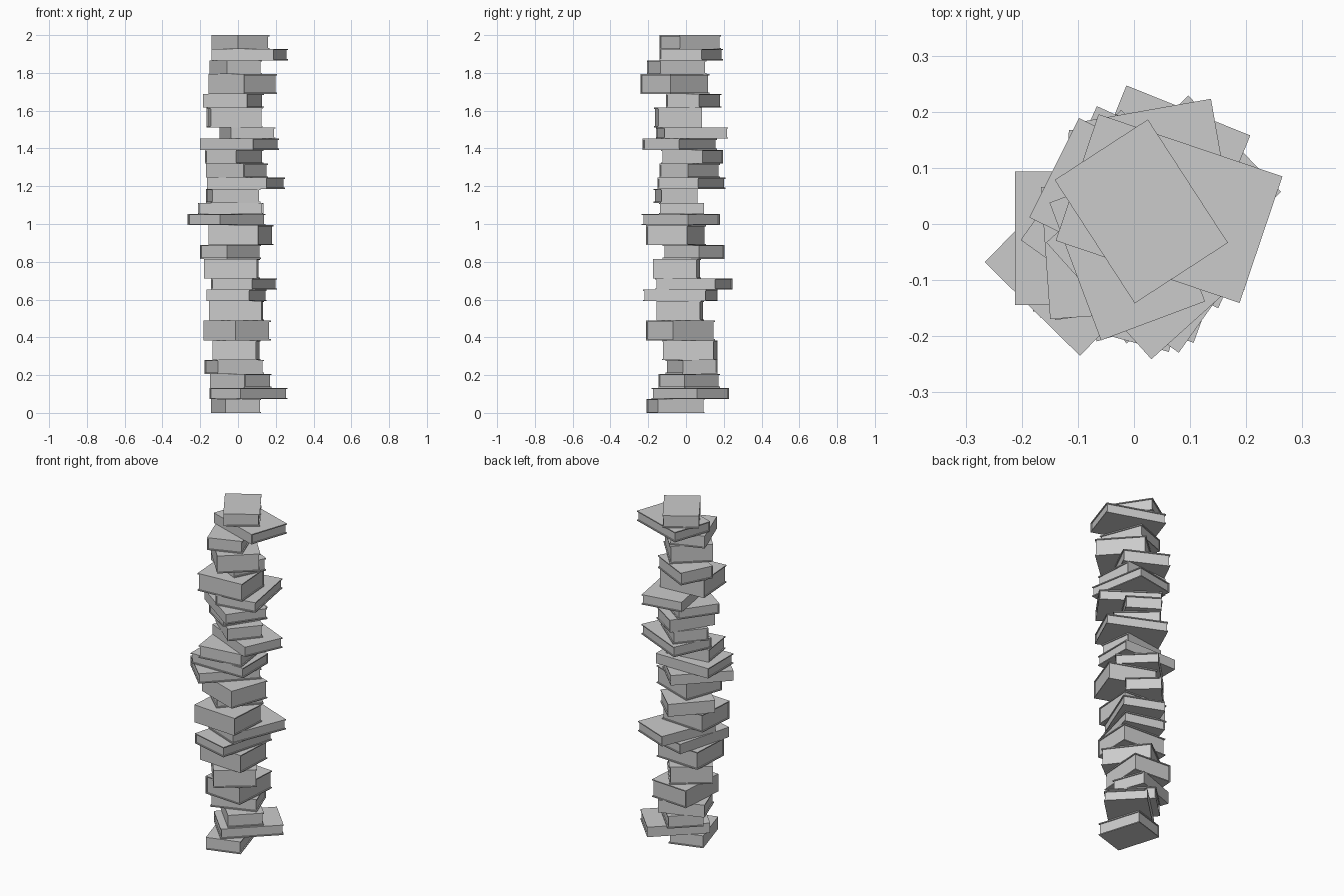
import bpy
from math import radians
from mathutils import Matrix

if "Cube" in bpy.data.objects:
    bpy.data.objects.remove(bpy.data.objects["Cube"])

BOARD = 0.006    # cover board thickness
INSET = 0.006    # how far the pages sit inside the cover

# three book formats: width, length, thickness
SMALL = (0.198, 0.262, 0.0735)
LARGE = (0.238, 0.346, 0.0595)
THICK = (0.236, 0.280, 0.1042)


def prism(name, profile, y0, y1, matrix):
    """Extrude an x/z profile along local y."""
    n = len(profile)
    verts = [(x, y, z) for y in (y0, y1) for x, z in profile]
    faces = [list(range(n)), list(range(2 * n - 1, n - 1, -1))]
    faces += [[(i + 1) % n, i, n + i, n + (i + 1) % n] for i in range(n)]
    mesh = bpy.data.meshes.new(name)
    mesh.from_pydata(verts, [], faces)
    mesh.update()
    obj = bpy.data.objects.new(name, mesh)
    bpy.context.collection.objects.link(obj)
    obj.matrix_world = matrix


def book(i, size, x, y, z, angle):
    w, l, t = size[0] / 2, size[1] / 2, size[2]
    m = Matrix.Translation((x, y, z)) @ Matrix.Rotation(radians(angle), 4, 'Z')
    # C-shaped cover: two boards and a spine
    cover = [(-w, 0), (w, 0), (w, BOARD), (-w + BOARD, BOARD),
             (-w + BOARD, t - BOARD), (w, t - BOARD), (w, t), (-w, t)]
    prism(f"book_cover_{i}", cover, -l, l, m)
    # page block
    px, pz = w - INSET, t - BOARD
    pages = [(-w + BOARD, BOARD), (px, BOARD), (px, pz), (-w + BOARD, pz)]
    prism(f"book_pages_{i}", pages, -l + INSET, l - INSET, m)


# bottom to top: format, centre x and y, turn in degrees
stack = [
    (SMALL, -.01, -.055, 17), (LARGE, .055, .023, -46), (SMALL, .015, .018, 44),
    (SMALL, -.02, .03, -70), (THICK, -.008, .02, -4), (THICK, -.005, -.03, 37.5),
    (THICK, -.008, -.03, 87), (LARGE, -.008, -.03, -15), (LARGE, .032, .042, -22),
    (THICK, -.032, -.048, 86), (SMALL, -.04, .04, -43), (THICK, .015, -.053, 70),
    (LARGE, -.06, -.028, -44.5), (LARGE, -.039, -.025, -90), (SMALL, -.025, -.055, -82),
    (LARGE, .042, .03, 65.5), (SMALL, -.005, .02, 49.5), (SMALL, -.02, .032, -33),
    (LARGE, .008, -.032, 54.5), (LARGE, .05, .032, 10), (THICK, -.018, -.042, -86),
    (SMALL, -.025, .042, 63.5), (THICK, .025, -.058, 42), (SMALL, -.012, -.05, 20.5),
    (LARGE, .0625, .0275, 71.3), (SMALL, .013, .0225, 33),
]

z = 0.0
for i, (size, x, y, angle) in enumerate(stack, 1):
    book(i, size, x, y, z, angle)
    z += size[2]
